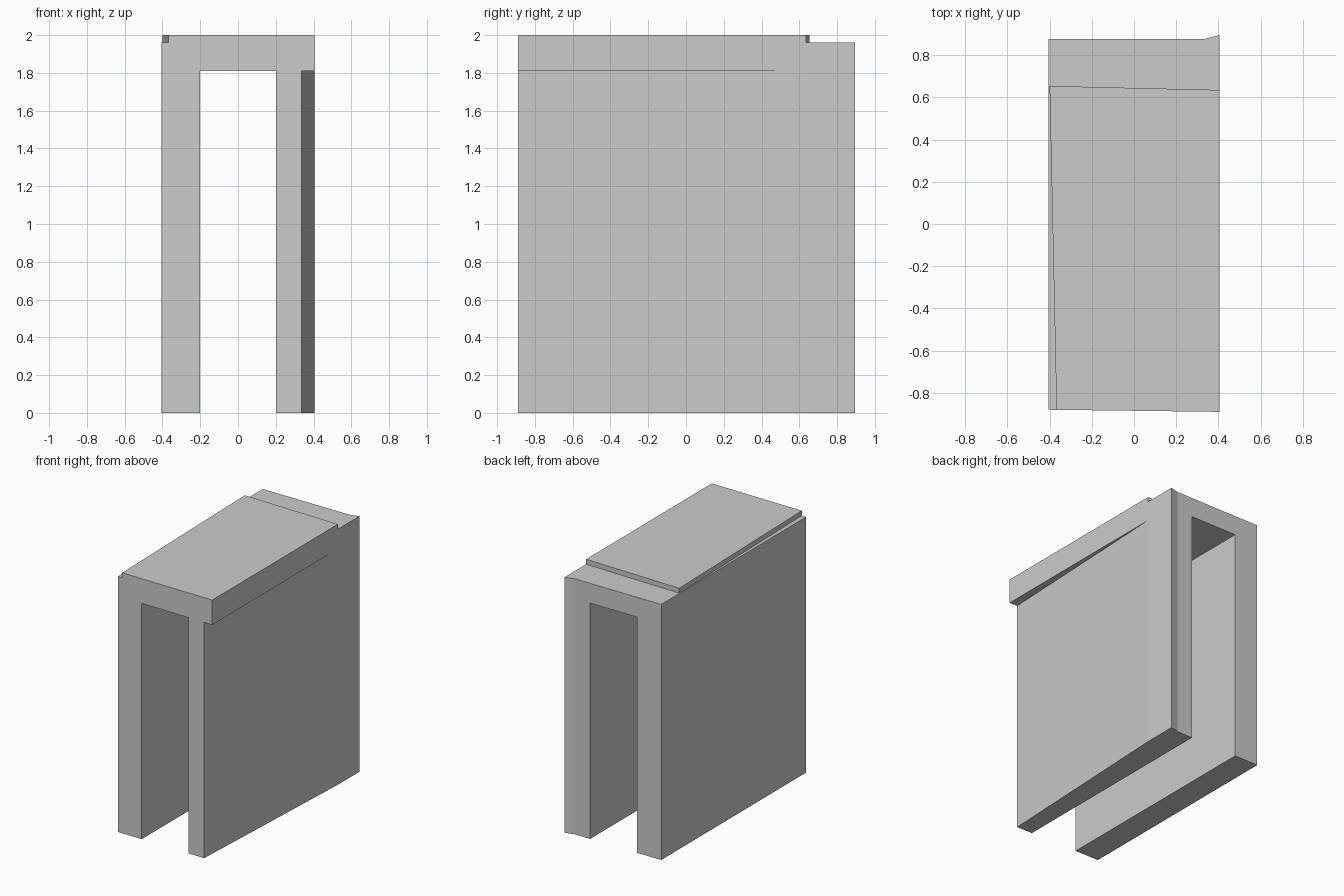
import bpy, bmesh

if "Cube" in bpy.data.objects:
    bpy.data.objects.remove(bpy.data.objects["Cube"])


def prism(name, outline, z0, z1):
    """Extrude a counter-clockwise plan outline from z0 to z1."""
    bm = bmesh.new()
    base = bm.faces.new([bm.verts.new((x, y, z0)) for x, y in outline])
    top = bmesh.ops.extrude_face_region(bm, geom=[base])["geom"]
    moved = [v for v in top if isinstance(v, bmesh.types.BMVert)]
    bmesh.ops.translate(bm, verts=moved, vec=(0, 0, z1 - z0))
    bmesh.ops.recalc_face_normals(bm, faces=bm.faces)
    mesh = bpy.data.meshes.new(name)
    bm.to_mesh(mesh)
    bm.free()
    obj = bpy.data.objects.new(name, mesh)
    bpy.context.collection.objects.link(obj)
    return obj


def cut(target, name, outline, z0, z1):
    """Carve a prism out of the target."""
    cutter = prism(name, outline, z0, z1)
    cutter.hide_render = True
    mod = target.modifiers.new(name, 'BOOLEAN')
    mod.operation = 'DIFFERENCE'
    mod.solver = 'EXACT'
    mod.object = cutter
    bpy.context.view_layer.objects.active = target
    bpy.ops.object.modifier_apply(modifier=mod.name)
    bpy.data.objects.remove(cutter)


# Solid block with a slanted front and a flared back right corner
block = prism("arch_block", [(-0.404, -0.88), (0.404, -0.89), (0.404, 0.895),
                             (0.335, 0.877), (-0.404, 0.877)], 0, 2)

# Passage between the two side walls
cut(block, "passage", [(-0.2, -1.2), (0.2, -1.2), (0.2, 1.2), (-0.2, 1.2)], -0.2, 1.81)

# Tapered recess under the right overhang, fading out toward the back
cut(block, "side_recess", [(0.3255, -1.1), (0.6, -1.1), (0.6, 0.8), (0.411, 0.8)], -0.2, 1.81)

# Step around the raised top: back ledge and narrow left ledge
cut(block, "top_step", [(-0.3623, -1.1), (-0.4, 0.654), (0.404, 0.635),
                        (0.6, 0.6304), (0.6, 1.2), (-0.6, 1.2), (-0.6, -1.1)], 1.962, 2.2)
